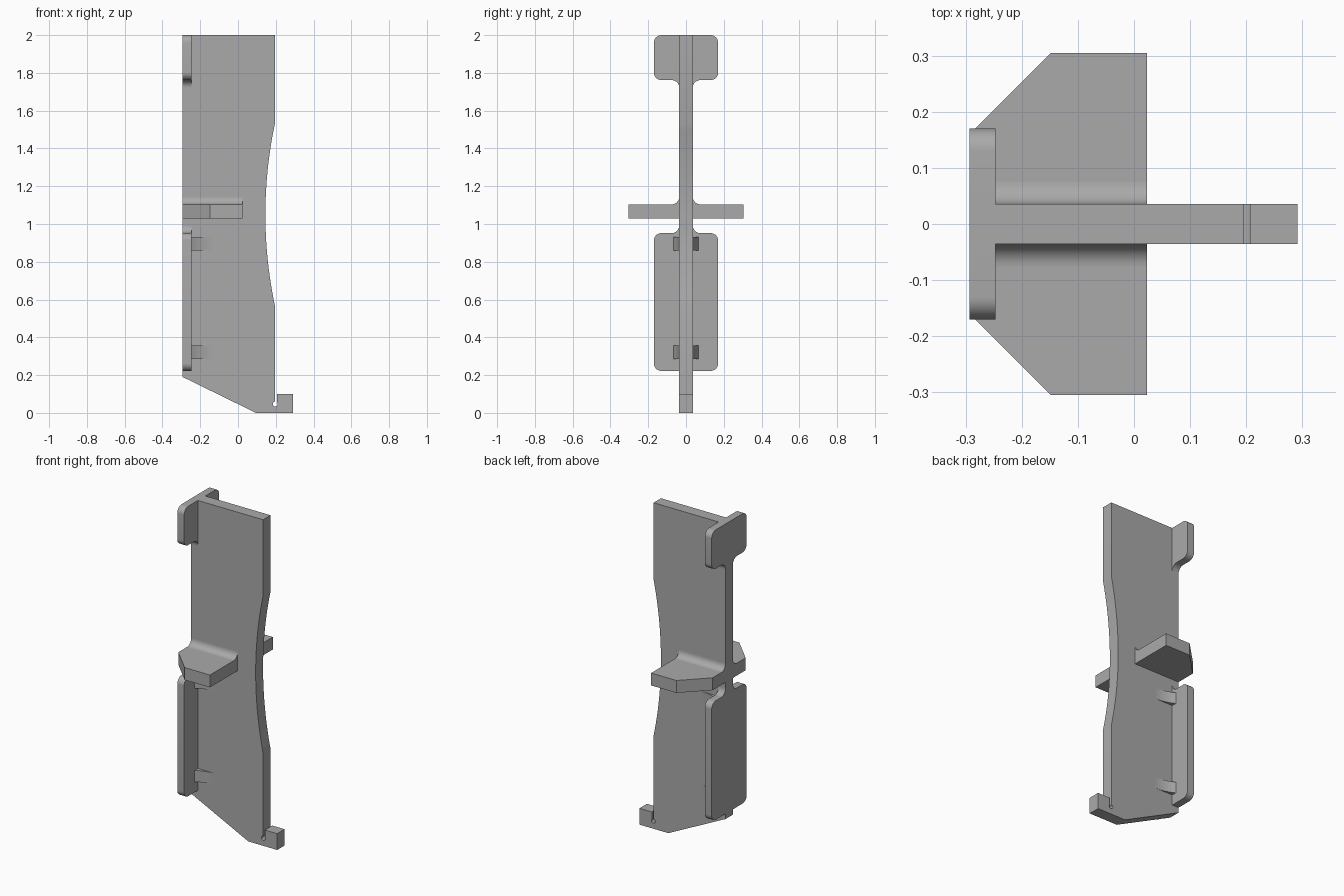
import bpy, bmesh
from math import sin, cos, radians, atan2, hypot, degrees

cube = bpy.data.objects.get("Cube")
if cube:
    bpy.data.objects.remove(cube, do_unlink=True)

grey = bpy.data.materials.new("plain grey")
grey.use_nodes = True
colour = (0.4, 0.4, 0.4, 1)
grey.diffuse_color = colour
grey.node_tree.nodes["Principled BSDF"].inputs["Base Color"].default_value = colour

HALF = 0.036              # half thickness of the web
BACK, INNER = -0.293, -0.247   # flange faces in x
R = 0.04                  # fillet and corner radius


def arc(cx, cy, r, start, end, n=10):
    """Points along an arc, angles in degrees."""
    angles = [radians(start + (end - start) * i / n) for i in range(n + 1)]
    return [(cx + r * cos(a), cy + r * sin(a)) for a in angles]


def prism(name, outline, axis, low, high, mirrored=True):
    """Extrude an outline along an axis; optionally mirror it across the web."""
    place = {"x": lambda p, d: (d, p[0], p[1]),
             "y": lambda p, d: (p[0], d, p[1]),
             "z": lambda p, d: (p[0], p[1], d)}[axis]
    bm = bmesh.new()
    face = bm.faces.new([bm.verts.new(place(p, low)) for p in outline])
    result = bmesh.ops.extrude_face_region(bm, geom=[face])
    shift = place((0, 0), high - low)
    bmesh.ops.translate(bm, vec=shift,
                        verts=[v for v in result["geom"] if isinstance(v, bmesh.types.BMVert)])
    bmesh.ops.recalc_face_normals(bm, faces=bm.faces)
    mesh = bpy.data.meshes.new(name)
    bm.to_mesh(mesh)
    bm.free()
    mesh.materials.append(grey)
    obj = bpy.data.objects.new(name, mesh)
    bpy.context.collection.objects.link(obj)
    bpy.ops.object.select_all(action="DESELECT")
    obj.select_set(True)
    bpy.context.view_layer.objects.active = obj
    bpy.ops.object.shade_smooth_by_angle(angle=radians(30))
    if mirrored:
        mirror = obj.modifiers.new("other side", "MIRROR")
        mirror.use_axis = (False, True, False)
        mirror.use_mirror_merge = False
    return obj


# Web plate with the waisted edge, slanted foot, relief notch and toe block
edge, waist, mid, rise = 0.195, 0.145, 1.05, 0.48
sag = edge - waist
radius = (rise ** 2 + sag ** 2) / (2 * sag)
sweep = degrees(atan2(rise, radius - sag))
web = [(BACK, 0.19), (0.095, 0), (0.291, 0), (0.291, 0.1), (0.207, 0.1)]
web += arc(0.197, 0.047, 0.013, 40, -260, 16)
web += arc(waist + radius, mid, radius, 180 + sweep, 180 - sweep, 24)
web += [(edge, 2), (BACK, 2)]
prism("web_plate", web, "y", -HALF, HALF, mirrored=False)

# Upper flange, filleted into the web below
WIDE = 0.17
top, low = 2.0, 1.762
upper = [(HALF, top)]
upper += arc(WIDE - R, top - R, R, 90, 0)
upper += arc(WIDE - R, low + R, R, 0, -90)
upper += arc(HALF + R, low - R, R, 90, 180)
prism("upper_flange", upper, "x", BACK, INNER)

# Lower flange, filleted into the web above
top, low = 0.952, 0.222
lower = [(HALF, low)]
lower += arc(WIDE - R, low + R, R, -90, 0)
lower += arc(WIDE - R, top - R, R, 0, 90)
lower += arc(HALF + R, top + R, R, 270, 180)
prism("lower_flange", lower, "x", BACK, INNER)

# Middle shelf with clipped corners and a fillet along its top
END = 0.023
shelf = [(BACK, HALF), (END, HALF), (END, 0.305), (-0.148, 0.305), (BACK, 0.16)]
prism("shelf", shelf, "z", 1.028, 1.104)
fillet = [(HALF, 1.104)] + arc(HALF + R, 1.104 + R, R, 270, 180)
prism("shelf_fillet", fillet, "x", BACK, END)

# Small curved gussets between the lower flange and the web
length, height = 0.122, 0.031
curve = (length ** 2 + height ** 2) / (2 * height)
turn = degrees(atan2(length, curve - height))
gusset = [(INNER, HALF)] + arc(INNER + length, HALF + curve, curve, 270, 270 - turn)
for name, z in (("lower_gusset", 0.286), ("upper_gusset", 0.86)):
    prism(name, gusset, "z", z, z + 0.07)
